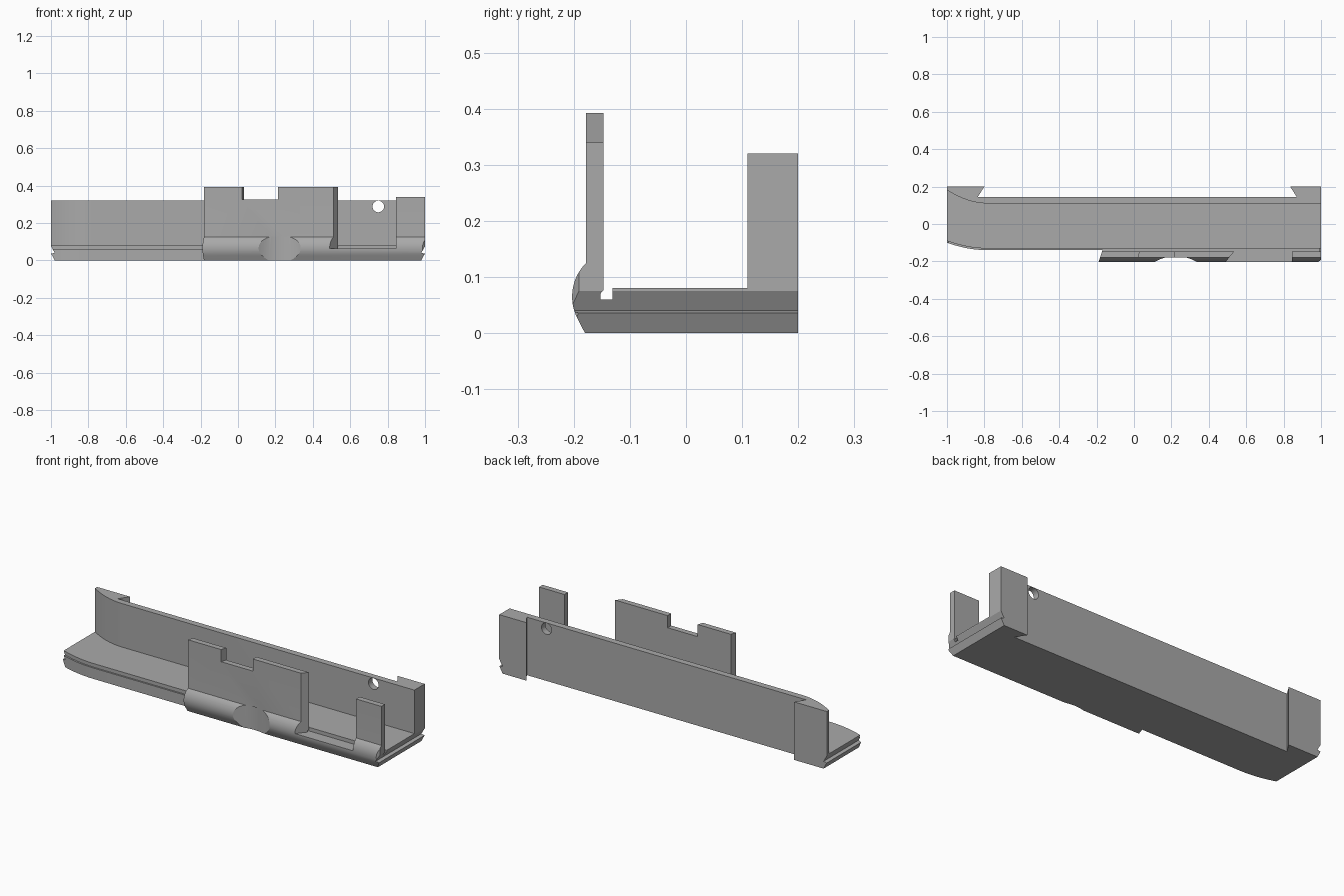
import bpy, bmesh, math
from mathutils import Vector

cube = bpy.data.objects.get("Cube")
if cube:
    bpy.data.objects.remove(cube)

grey = bpy.data.materials.new("plain grey")
grey.use_nodes = True
COLOUR = (0.4, 0.4, 0.4, 1)
grey.diffuse_color = COLOUR
grey.node_tree.nodes["Principled BSDF"].inputs["Base Color"].default_value = COLOUR

# How a 2D outline and a depth become a point, per extrusion axis
PLACE = {
    "x": lambda a, b, d: (d, a, b),
    "y": lambda a, b, d: (a, d, b),
    "z": lambda a, b, d: (a, b, d),
}


def prism(name, outline, axis, low, high):
    """Extrude a 2D outline along an axis."""
    bm = bmesh.new()
    face = bm.faces.new([bm.verts.new(PLACE[axis](a, b, low)) for a, b in outline])
    new = bmesh.ops.extrude_face_region(bm, geom=[face])["geom"]
    shift = Vector(PLACE[axis](0, 0, high - low))
    bmesh.ops.translate(bm, vec=shift, verts=[v for v in new if isinstance(v, bmesh.types.BMVert)])
    bmesh.ops.recalc_face_normals(bm, faces=bm.faces)
    mesh = bpy.data.meshes.new(name)
    bm.to_mesh(mesh)
    bm.free()
    mesh.materials.append(grey)
    ob = bpy.data.objects.new(name, mesh)
    bpy.context.collection.objects.link(ob)
    return ob


def activate(ob):
    bpy.ops.object.select_all(action="DESELECT")
    ob.select_set(True)
    bpy.context.view_layer.objects.active = ob


def cut(ob, cutters):
    activate(ob)
    for cutter in cutters:
        mod = ob.modifiers.new("cut", "BOOLEAN")
        mod.operation = "DIFFERENCE"
        mod.solver = "EXACT"
        mod.object = cutter
        bpy.ops.object.modifier_apply(modifier=mod.name)


def circle(cx, cy, r, n):
    return [(cx + r * math.cos(2 * math.pi * i / n), cy + r * math.sin(2 * math.pi * i / n))
            for i in range(n)]


def flare(y_end, y_straight, n=12):
    """Curve at the -x end, from the end face to where it runs straight."""
    pts = []
    for i in range(n + 1):
        t = i / n
        pts.append((-1 + 0.22 * t, y_straight + (y_end - y_straight) * (1 - t) ** 2))
    return pts


# Floor in two layers, leaving a narrow rebate along the front edge
def floor_outline(front_end, front):
    return flare(front_end, front) + [(1, front), (1, 0.115)] + flare(0.19, 0.115)[::-1]


floor_lower = prism("floor_lower", floor_outline(-0.10, -0.14), "z", 0, 0.06)
floor_upper = prism("floor_upper", floor_outline(-0.09, -0.131), "z", 0.03, 0.08)

# Back wall with a thicker dovetailed block at each end
wall = prism("back_wall",
             flare(0.182, 0.11) + [(1, 0.11), (1, 0.2), (0.835, 0.2), (0.87, 0.145),
                                   (-0.835, 0.145), (-0.8, 0.2), (-1, 0.2)],
             "z", 0, 0.32)

# Rounded front rail and upright plate share one cross-section
bulge = [(-0.18, 0)]
for i in range(13):
    a = math.radians(-28 + 73 * i / 12)
    bulge.append((-0.118 - 0.085 * math.cos(a), 0.065 + 0.085 * math.sin(a)))
rail = prism("front_rail_and_plate",
             bulge + [(-0.178, 0.127), (-0.178, 0.392), (-0.147, 0.392), (-0.147, 0.077),
                      (-0.152, 0.071), (-0.152, 0.06), (-0.131, 0.06), (-0.131, 0)],
             "x", -0.25, 1)

# Cutters: slanted rail ends, open gap, plate slot, post top and thumb scoop
rail_cutters = [
    prism("cut_rail_end", [(-0.3, -0.3), (-0.222, -0.3), (-0.162, -0.12), (-0.3, -0.12)],
          "z", -0.1, 0.5),
    prism("cut_rail_corner", [(0.966, -0.22), (1.1, -0.22), (1.1, -0.104)], "z", -0.1, 0.5),
    prism("cut_gap", [(0.476, -0.22), (0.845, -0.22), (0.845, -0.12), (0.557, -0.12)],
          "z", 0.063, 0.5),
    prism("cut_slot", [(0.015, -0.2), (0.215, -0.2), (0.215, -0.12), (0.04, -0.12)],
          "z", 0.325, 0.5),
    prism("cut_post_top", [(0.7, -0.3), (1.1, -0.3), (1.1, -0.1), (0.7, -0.1)], "z", 0.34, 0.5),
    prism("cut_scoop", circle(0.223, -0.392, 0.22, 96), "z", -0.1, 0.129),
]
cut(rail, rail_cutters)

# Round hole through the back wall
hole = prism("cut_hole", circle(0.75, 0.288, 0.031, 32), "y", 0, 0.3)
cut(wall, [hole])

# Double-bevelled groove across both ends
grooves = []
for s in (1, -1):
    shape = [(1, 0.075), (0.98, 0.04), (0.999, 0.036), (0.98, 0),
             (0.975, -0.01), (1.1, -0.01), (1.1, 0.075)]
    grooves.append(prism("cut_groove", [(s * x, z) for x, z in shape], "y", -0.3, 0.3))
parts = [floor_lower, floor_upper, wall, rail]
for part in parts:
    cut(part, grooves)

for cutter in rail_cutters + [hole] + grooves:
    bpy.data.objects.remove(cutter)
for part in parts:
    activate(part)
    bpy.ops.object.shade_smooth_by_angle(angle=math.radians(20))
